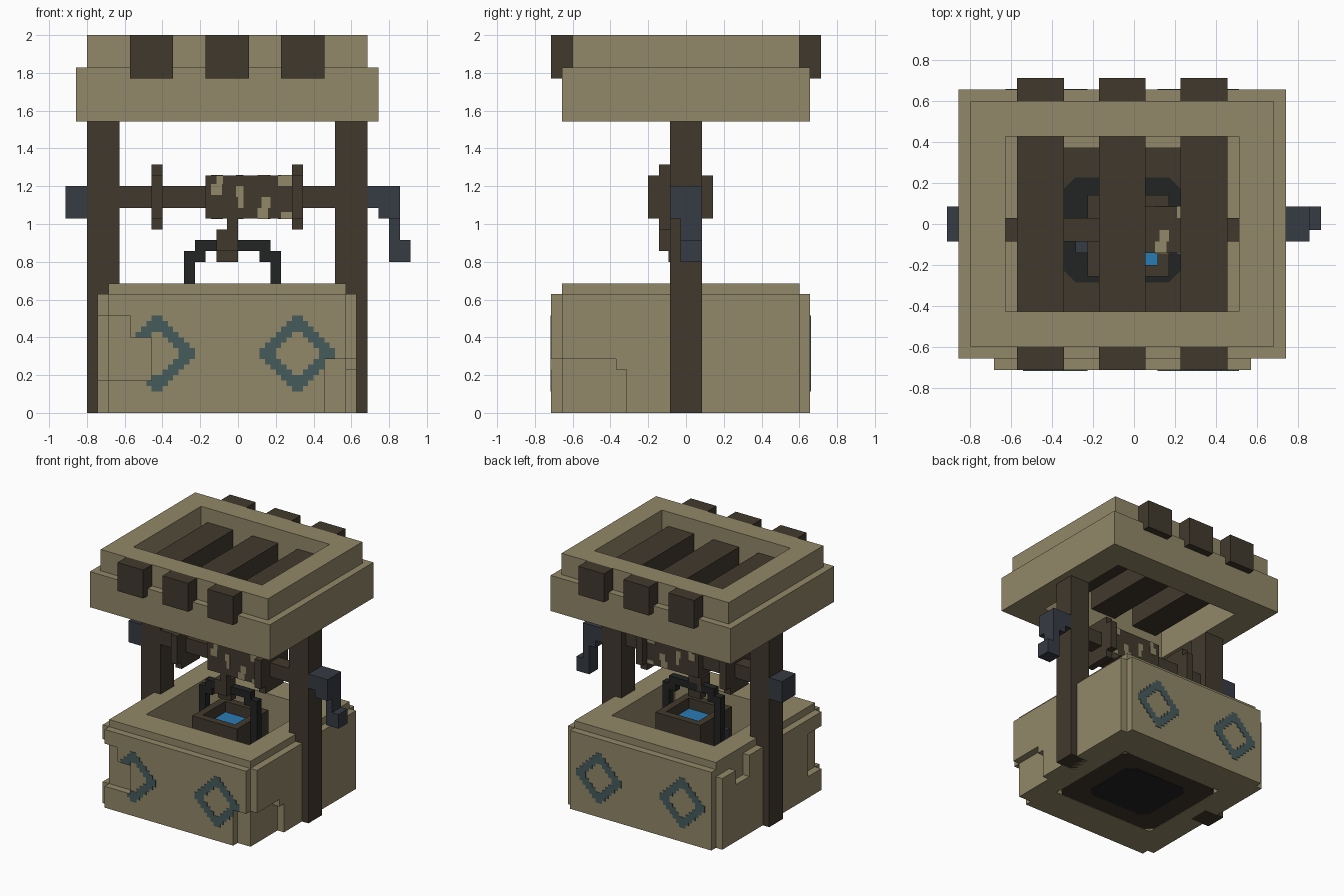
import bpy, bmesh
from mathutils import Vector

U = 2 / 35  # block size

old = bpy.data.objects.get("Cube")
if old:
    bpy.data.objects.remove(old)


def material(name, r, g, b):
    lin = [((c / 255 + 0.055) / 1.055) ** 2.4 for c in (r, g, b)] + [1]
    m = bpy.data.materials.new(name)
    m.use_nodes = True
    m.diffuse_color = lin
    m.node_tree.nodes["Principled BSDF"].inputs["Base Color"].default_value = lin
    return m


STONE = material("tan stone", 146, 136, 104)
WOOD = material("dark wood", 65, 57, 45)
IRON = material("charcoal iron", 34, 35, 36)
SLATE = material("slate metal", 54, 59, 67)
TEAL = material("teal paint", 70, 91, 92)
WATER = material("blue water", 42, 124, 180)


def finish(name, mat, bm):
    bmesh.ops.recalc_face_normals(bm, faces=bm.faces[:])
    bmesh.ops.scale(bm, vec=(U, U, U), verts=bm.verts[:])
    me = bpy.data.meshes.new(name)
    bm.to_mesh(me)
    bm.free()
    me.materials.append(mat)
    ob = bpy.data.objects.new(name, me)
    bpy.context.collection.objects.link(ob)
    return ob


def boxes(name, mat, *ranges):
    """Boxes given as (x0, x1, y0, y1, z0, z1) in blocks."""
    bm = bmesh.new()
    for x0, x1, y0, y1, z0, z1 in ranges:
        verts = bmesh.ops.create_cube(bm, size=1)["verts"]
        for v in verts:
            v.co = Vector((x1 if v.co.x > 0 else x0,
                           y1 if v.co.y > 0 else y0,
                           z1 if v.co.z > 0 else z0))
    return finish(name, mat, bm)


def prism(name, mat, outline, axis, lo, hi):
    """Outline extruded along an axis (0 = x, 1 = y, 2 = z)."""
    bm = bmesh.new()

    def vert(p, h):
        co = list(p)
        co.insert(axis, h)
        return bm.verts.new(co)

    face = bm.faces.new([vert(p, lo) for p in outline])
    ext = bmesh.ops.extrude_face_region(bm, geom=[face])["geom"]
    for v in ext:
        if isinstance(v, bmesh.types.BMVert):
            v.co[axis] = hi
    return finish(name, mat, bm)


def ring(name, mat, outer, inner, z0, z1):
    """Rectangular frame; outer and inner are (x0, x1, y0, y1)."""
    bm = bmesh.new()
    loops = []
    for (x0, x1, y0, y1), z in ((outer, z0), (outer, z1), (inner, z1), (inner, z0)):
        loops.append([bm.verts.new((x, y, z))
                      for x, y in ((x0, y0), (x1, y0), (x1, y1), (x0, y1))])
    for k in range(4):
        a, b = loops[k], loops[(k + 1) % 4]
        for i in range(4):
            j = (i + 1) % 4
            bm.faces.new((a[i], a[j], b[j], b[i]))
    return finish(name, mat, bm)


def clipped(x0, x1, y0, y1):
    """Rectangle outline with small cut corners."""
    return [(x0 + 1, y0), (x1 - 1, y0), (x1, y0 + 1), (x1, y1 - 1),
            (x1 - 1, y1), (x0 + 1, y1), (x0, y1 - 1), (x0, y0 + 1)]


# Well walls, with chipped outer slabs on each side
ring("well_wall", STONE, (-12, 10, -11.5, 10.5), (-9, 7, -7.5, 6.5), 0, 12)
prism("front_slab", STONE,
      [(-12, 0), (8, 0), (8, 5), (10, 5), (10, 11), (-12, 11), (-12, 9),
       (-10, 9), (-10, 7), (-8, 7), (-8, 3), (-12, 3)], 1, -12.5, -11.5)
boxes("back_slab", STONE, (-12, 10, 10.5, 11.5, 0, 11))
prism("left_slab", STONE,
      [(-5.5, 0), (10.5, 0), (10.5, 11), (-11.5, 11), (-11.5, 5),
       (-6.5, 5), (-6.5, 4), (-5.5, 4)], 0, 10, 11)
prism("right_slab", STONE,
      [(-11.5, 0), (10.5, 0), (10.5, 10), (7.5, 10), (7.5, 8), (4.5, 8),
       (4.5, 11), (-11.5, 11), (-11.5, 9), (-8.5, 9), (-8.5, 3), (-11.5, 3)],
      0, -13, -12)

# Well floor
prism("well_floor", WOOD, clipped(-9, 7, -7.5, 6.5), 2, 0.05, 0.5)
prism("well_floor_centre", IRON, clipped(-6, 4, -5, 4), 2, 0, 0.6)


# Painted diamond rings, made of half-block cells
def diamond(name, cx, y, chipped):
    cells = []
    steps = [i / 2 + 0.25 for i in range(-7, 7)]
    for dx in steps:
        for dz in steps:
            x, z = cx + dx, 5.5 + dz
            lost = chipped and ((x < -8 and 3 < z < 7) or (x > 8 and z < 5))
            if 2 < abs(dx) + abs(dz) < 3.8 and not lost:
                cells.append((x - .25, x + .25, y - .06, y + .06, z - .25, z + .25))
    boxes(name, TEAL, *cells)


for side, cx in (("left", 5.5), ("right", -7.5)):
    diamond("front_diamond_" + side, cx, -12.5, True)
    diamond("back_diamond_" + side, cx, 11.5, False)

# Posts and roof
boxes("right_post", WOOD, (-14, -11, -1.5, 1.5, 0, 27))
boxes("left_post", WOOD, (9, 12, -1.5, 1.5, 0, 27))
hole = (-11, 9, -7.5, 7.5)
ring("roof_lower", STONE, (-15, 13, -11.5, 11.5), hole, 27, 32)
ring("roof_upper", STONE, (-14, 12, -10.5, 10.5), hole, 32, 35)
for i, x in enumerate((-10, -3, 4)):
    boxes(f"roof_beam_{i + 1}", WOOD,
          (x, x + 4, -7.5, 7.5, 30, 33),
          (x, x + 4, -12.5, -10.5, 31, 35),
          (x, x + 4, 10.5, 12.5, 31, 35))

# Axle, discs and drum
boxes("axle", WOOD, (-11, 9, -1.5, 0.5, 19, 21))
for name, x in (("right_disc", -8), ("left_disc", 5)):
    prism(name, WOOD,
          [(-2.5, 17), (1.5, 17), (1.5, 18), (2.5, 18), (2.5, 22), (1.5, 22),
           (1.5, 23), (-2.5, 23), (-2.5, 22), (-3.5, 22), (-3.5, 18), (-2.5, 18)],
          0, x, x + 1)
boxes("drum", WOOD, (-3, 5, -2.5, 1.5, 18, 22))

# Rope patches on the drum, repeated on its four sides
patches = []
for x0, x1, a, b in ((-2.5, -1.5, 2.2, 3.2), (-2, -1.4, 3.2, 4), (0, 0.5, 1, 2),
                     (-.2, .5, 2, 3), (2.2, 3, 1, 2), (1.8, 2.8, 0, 1),
                     (3.7, 5, 3, 4), (4, 5, 0, .6)):
    for s in (-2.5, 1.5):
        patches.append((x0, x1, s - .05, s + .05, 18 + a, 18 + b))
    for s in (18, 22):
        patches.append((x0, x1, a - 2.5, b - 2.5, s - .05, s + .05))
boxes("rope_patches", STONE, *patches)

# Hook and bucket
boxes("hook", WOOD, (-1, 0, -2.5, -1.5, 17, 18), (-2, 0, -2.5, -0.5, 15, 17),
      (-2, 0, -1.6, -0.4, 14, 15))
boxes("bucket_handle", IRON, (-4, 3, -1.5, -0.5, 15, 16),
      *[(x, x + 1, -1.5, -0.5, 14, 15) for x in (-4, 2)],
      *[(x, x + 1, -1.5, -0.5, 8, 15) for x in (-5, 3)])
boxes("handle_clasp", SLATE, (-5, -4, -2.5, -1.5, 8, 10))
ring("bucket", WOOD, (-4, 3, -4.5, 2.5), (-3, 2, -3.5, 1.5), 6, 12)
boxes("bucket_base", WOOD, (-3, 2, -3.5, 1.5, 6, 7))
boxes("bucket_water", WATER, (-3, 2, -3.5, 1.5, 7, 10.5))

# Crank on the left, end cap on the right
boxes("crank", SLATE, (12, 13, -1.5, 1.5, 19, 21), (13, 15, -1.5, 1.5, 18, 21),
      (14, 15, -0.5, 1.5, 14, 18), (15, 16, -0.5, 1.5, 14, 16))
boxes("axle_cap", SLATE, (-16, -14, -1.5, 1.5, 18, 21))
